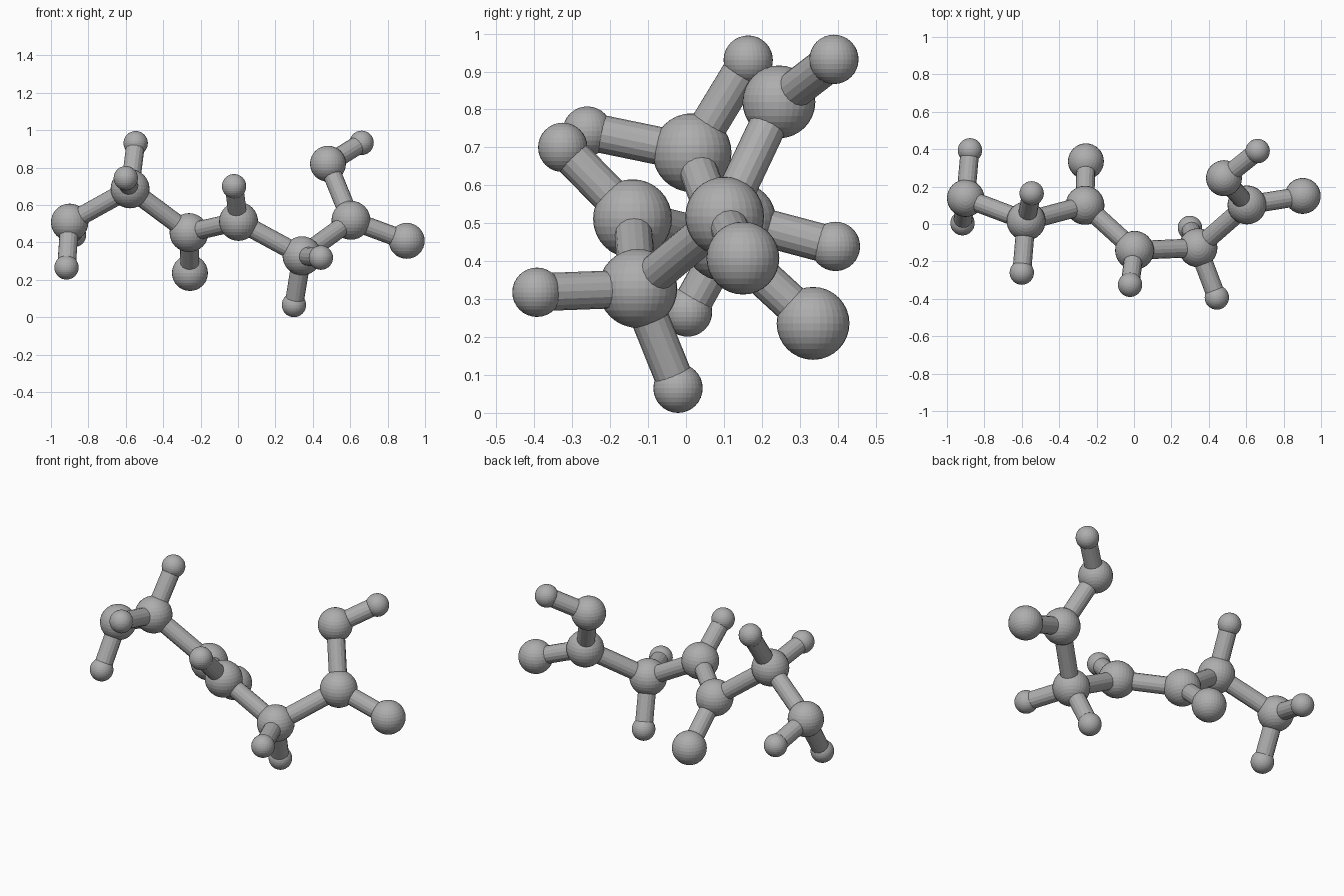
import bpy
from mathutils import Vector

cube = bpy.data.objects.get("Cube")
if cube:
    bpy.data.objects.remove(cube, do_unlink=True)

# Single grey finish
GREY = (0.42, 0.42, 0.42, 1.0)
grey = bpy.data.materials.new("neutral grey")
grey.use_nodes = True
grey.diffuse_color = GREY
grey.node_tree.nodes["Principled BSDF"].inputs["Base Color"].default_value = GREY

RADIUS = {"carbon": 0.104, "nitrogen": 0.10, "oxygen": 0.096, "hydrogen": 0.065}
BOND_RADIUS = 0.05

# Each atom: name, centre, and the atom it is bonded to
ATOMS = [
    ("nitrogen_amine", (-0.90, 0.138, 0.507), None),
    ("hydrogen_amine_back", (-0.877, 0.394, 0.439), "nitrogen_amine"),
    ("hydrogen_amine_low", (-0.917, 0.004, 0.266), "nitrogen_amine"),
    ("carbon_right_end", (-0.577, 0.016, 0.686), "nitrogen_amine"),
    ("hydrogen_right_top", (-0.547, 0.164, 0.93), "carbon_right_end"),
    ("hydrogen_right_front", (-0.60, -0.26, 0.743), "carbon_right_end"),
    ("carbon_ketone", (-0.262, 0.10, 0.452), "carbon_right_end"),
    ("oxygen_ketone", (-0.257, 0.335, 0.236), "carbon_ketone"),
    ("carbon_middle", (0.003, -0.141, 0.512), "carbon_ketone"),
    ("hydrogen_middle", (-0.021, -0.325, 0.70), "carbon_middle"),
    ("carbon_left", (0.342, -0.127, 0.328), "carbon_middle"),
    ("hydrogen_left_front", (0.443, -0.393, 0.318), "carbon_left"),
    ("hydrogen_left_low", (0.299, -0.021, 0.065), "carbon_left"),
    ("carbon_acid", (0.604, 0.102, 0.518), "carbon_left"),
    ("oxygen_acid_end", (0.902, 0.15, 0.408), "carbon_acid"),
    ("oxygen_acid_top", (0.481, 0.245, 0.82), "carbon_acid"),
    ("hydrogen_acid", (0.661, 0.39, 0.932), "oxygen_acid_top"),
]


def finish(name):
    obj = bpy.context.object
    obj.name = name
    obj.data.name = name
    obj.data.materials.append(grey)


def add_atom(name, centre):
    bpy.ops.mesh.primitive_uv_sphere_add(
        segments=32, ring_count=16, radius=RADIUS[name.split("_")[0]], location=centre)
    finish(name)


def add_bond(name, start, end):
    start, end = Vector(start), Vector(end)
    axis = end - start
    bpy.ops.mesh.primitive_cylinder_add(
        vertices=16, radius=BOND_RADIUS, depth=axis.length, location=(start + end) / 2,
        rotation=axis.to_track_quat("Z", "Y").to_euler())
    finish(name)


# Balls joined by rods
centres = {name: centre for name, centre, _ in ATOMS}
for name, centre, partner in ATOMS:
    add_atom(name, centre)
    if partner:
        add_bond("bond_" + name, centres[partner], centre)
